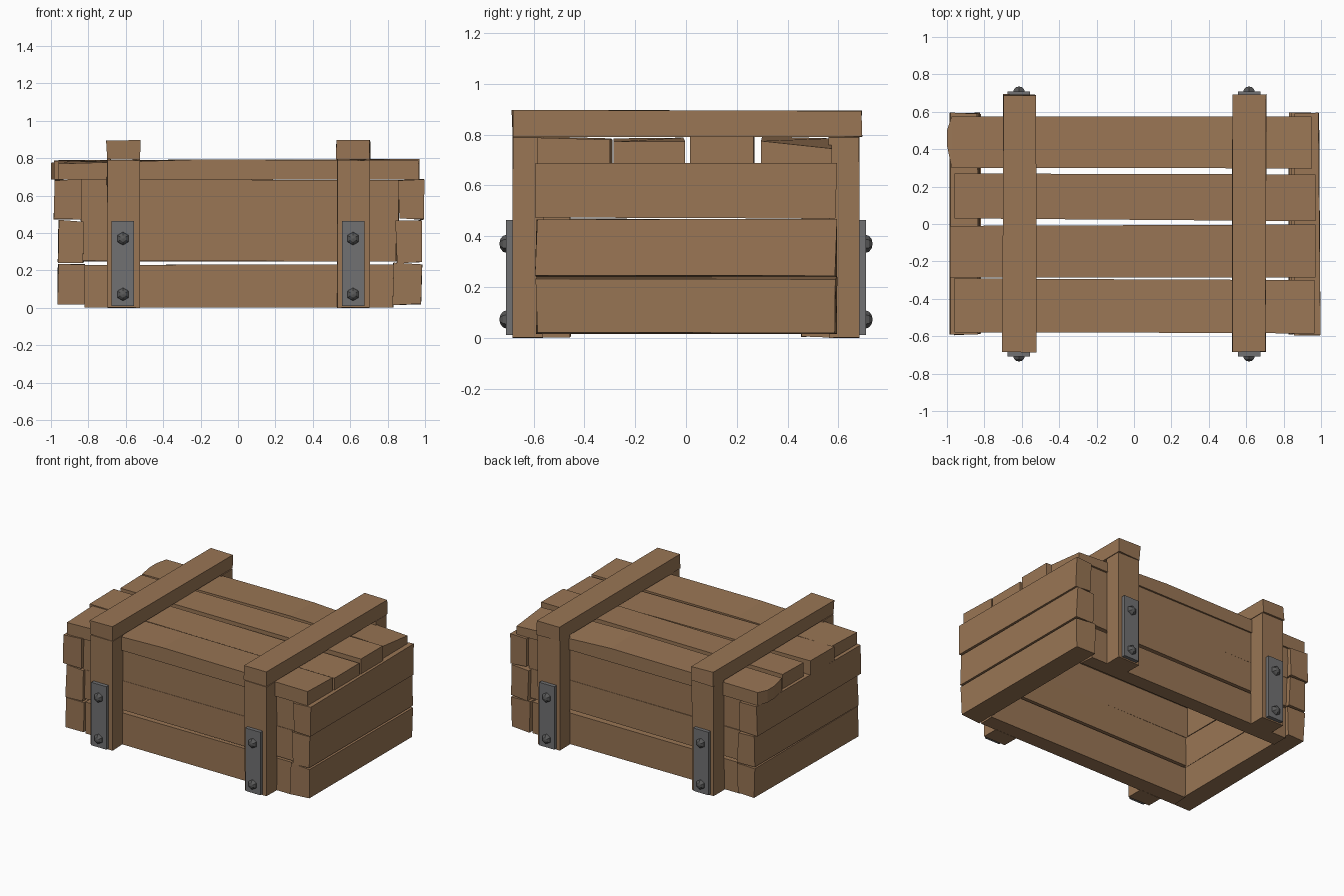
import bpy, bmesh, random
from mathutils import Vector, Matrix

if "Cube" in bpy.data.objects:
    bpy.data.objects.remove(bpy.data.objects["Cube"])

random.seed(4)


def material(name, rgb):
    m = bpy.data.materials.new(name)
    m.diffuse_color = (*rgb, 1)
    m.use_nodes = True
    m.node_tree.nodes["Principled BSDF"].inputs["Base Color"].default_value = m.diffuse_color
    return m


WOOD = material("brown wood", (0.32, 0.18, 0.09))
IRON = material("grey iron", (0.165, 0.165, 0.17))
BOLT = material("dark bolt", (0.10, 0.10, 0.10))


def finish(name, bm, mat):
    bmesh.ops.recalc_face_normals(bm, faces=bm.faces)
    me = bpy.data.meshes.new(name)
    bm.to_mesh(me)
    bm.free()
    me.materials.append(mat)
    ob = bpy.data.objects.new(name, me)
    bpy.context.collection.objects.link(ob)
    return ob


def box(name, x, y, z, mat=WOOD, wobble=0.0):
    """Box from three (low, high) ranges, corners nudged to look hand-cut."""
    bm = bmesh.new()
    bmesh.ops.create_cube(bm, size=1)
    for v in bm.verts:
        v.co = Vector([(r[0] + r[1]) / 2 + c * (r[1] - r[0])
                       for r, c in zip((x, y, z), v.co)])
        v.co += Vector([random.uniform(-wobble, wobble) for _ in range(3)])
        v.co.z = max(v.co.z, 0)
    return finish(name, bm, mat)


def lid_plank(name, sections):
    """Bent board lofted through (x, y0, y1, top at y0, top at y1) sections."""
    bm = bmesh.new()
    rings = []
    for x, y0, y1, t0, t1 in sections:
        rings.append([bm.verts.new(p) for p in
                      ((x, y0, 0.686), (x, y1, 0.686), (x, y1, t1), (x, y0, t0))])
    for a, b in zip(rings, rings[1:]):
        for i in range(4):
            j = (i + 1) % 4
            bm.faces.new((a[i], a[j], b[j], b[i]))
    bm.faces.new(rings[0])
    bm.faces.new(rings[-1])
    return finish(name, bm, WOOD)


# Walls: three rows of long boards and end boards, open underneath
rows = [  # z range of long boards, z range of end boards, left x, right x
    ((0.003, 0.23), (0.02, 0.236), (-0.96, -0.82), (0.83, 0.98)),
    ((0.25, 0.463), (0.242, 0.465), (-0.962, -0.83), (0.845, 0.98)),
    ((0.462, 0.685), (0.475, 0.685), (-0.983, -0.84), (0.86, 0.992)),
]
for long_z, end_z, left, right in rows:
    for s in (-1, 1):
        side = "front" if s < 0 else "back"
        y = sorted((s * 0.455, s * 0.565))
        box(side + "_board", (left[1], right[0]), y, long_z, wobble=0.003)
    box("left_end_board", left, (-0.59, 0.59), end_z, wobble=0.006)
    box("right_end_board", right, (-0.59, 0.59), end_z, wobble=0.006)

# Lid boards, slightly bowed with uneven ends
lid_plank("lid_board_1", [(-0.96, -0.58, -0.29, 0.77, 0.78),
                          (-0.2, -0.58, -0.295, 0.793, 0.785),
                          (0.965, -0.585, -0.30, 0.788, 0.78)])
lid_plank("lid_board_2", [(-0.985, -0.285, -0.01, 0.785, 0.788),
                          (0.97, -0.285, -0.003, 0.772, 0.772)])
lid_plank("lid_board_3", [(-0.96, 0.03, 0.27, 0.785, 0.79),
                          (0.97, 0.015, 0.265, 0.795, 0.795)])
lid_plank("lid_board_4", [(-1.0, 0.42, 0.50, 0.775, 0.775),
                          (-0.975, 0.30, 0.575, 0.78, 0.78),
                          (0.2, 0.30, 0.575, 0.793, 0.785),
                          (0.95, 0.295, 0.575, 0.775, 0.745)])

# Frames: two posts, a top batten, and bolted iron plates on each side
for cx in (-0.615, 0.615):
    box("top_batten", (cx - 0.087, cx + 0.09), (-0.685, 0.69), (0.79, 0.893), wobble=0.005)
    for s in (-1, 1):
        side = "front" if s < 0 else "back"
        box(side + "_post", (cx - 0.085, cx + 0.09),
            sorted((s * 0.563, s * 0.682)), (0, 0.79), wobble=0.002)
        box(side + "_plate", (cx - 0.06, cx + 0.06),
            sorted((s * 0.68, s * 0.709)), (0.01, 0.464), IRON)
        for z in (0.072, 0.37):
            bm = bmesh.new()
            bmesh.ops.create_uvsphere(bm, u_segments=6, v_segments=6, radius=1)
            bmesh.ops.transform(bm, verts=bm.verts,
                                matrix=Matrix.Translation((cx, s * 0.706, z))
                                @ Matrix.Diagonal((0.036, 0.029, 0.036, 1))
                                @ Matrix.Rotation(1.5708, 4, 'X'))
            finish(side + "_bolt", bm, BOLT)
